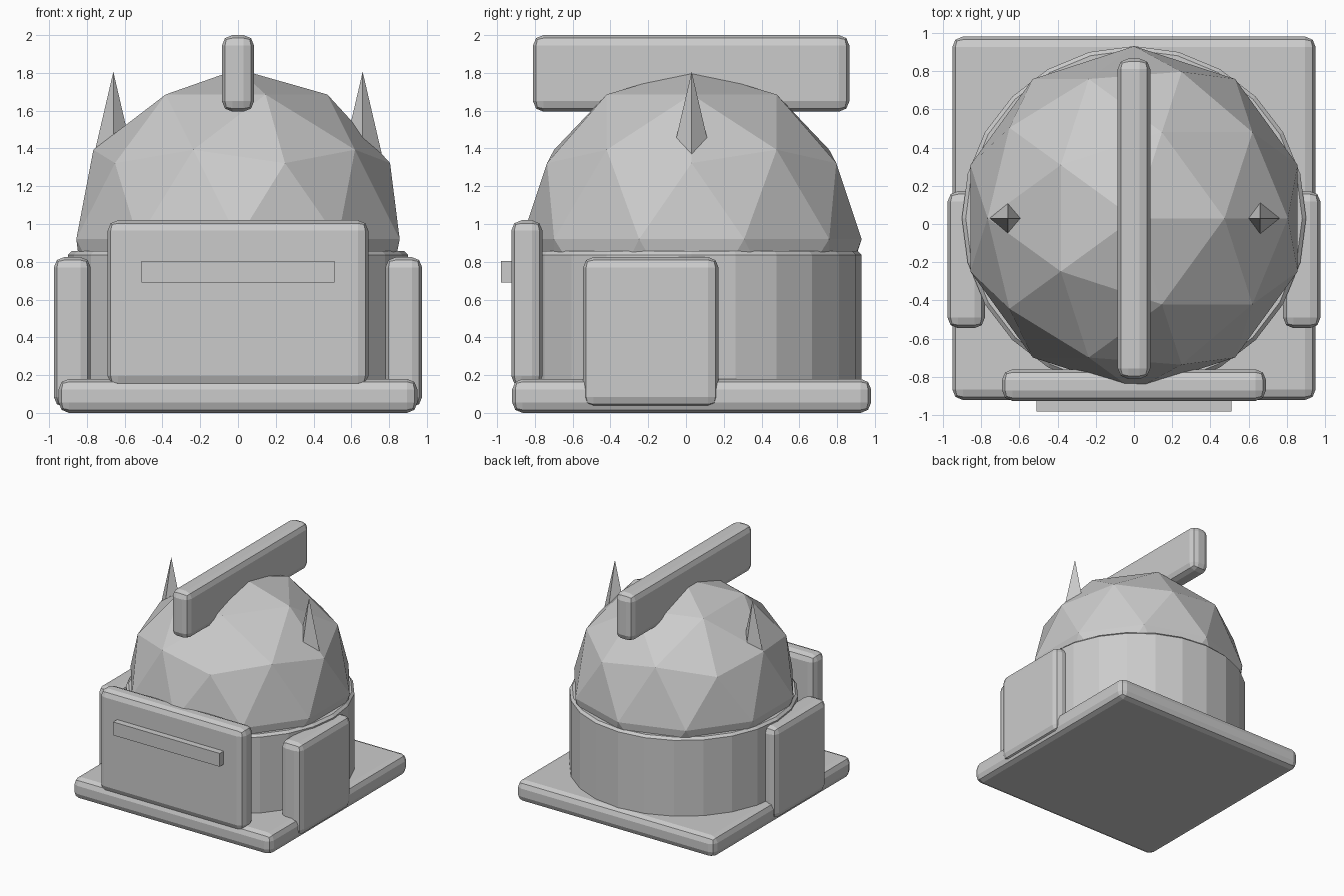
import bpy
import bmesh
from mathutils import Vector, Matrix

default_cube = bpy.data.objects.get("Cube")
if default_cube:
    bpy.data.objects.remove(default_cube, do_unlink=True)

# One plain grey for everything
grey = bpy.data.materials.new("light_grey")
grey.use_nodes = True
colour = (0.6, 0.6, 0.6, 1)
grey.diffuse_color = colour
grey.node_tree.nodes["Principled BSDF"].inputs["Base Color"].default_value = colour

CENTRE_Y = 0.03


def finish(bm, name, location=(0, 0, 0), bevel=0.0, segments=2):
    mesh = bpy.data.meshes.new(name)
    bmesh.ops.recalc_face_normals(bm, faces=bm.faces)
    bm.to_mesh(mesh)
    bm.free()
    mesh.materials.append(grey)
    obj = bpy.data.objects.new(name, mesh)
    obj.location = location
    bpy.context.collection.objects.link(obj)
    if bevel:
        mod = obj.modifiers.new("rounded_edges", "BEVEL")
        mod.width = bevel
        mod.segments = segments
        mod.limit_method = "ANGLE"
    return obj


def box(name, low, high, bevel=0.055):
    low, high = Vector(low), Vector(high)
    bm = bmesh.new()
    bmesh.ops.create_cube(bm, size=1)
    bmesh.ops.scale(bm, vec=high - low, verts=bm.verts)
    return finish(bm, name, (low + high) / 2, bevel)


def cone(name, location, sides, bottom, top, height, bevel=0.0):
    bm = bmesh.new()
    bmesh.ops.create_cone(bm, cap_ends=True, segments=sides, radius1=bottom,
                          radius2=top, depth=height,
                          matrix=Matrix.Translation((0, 0, height / 2)))
    return finish(bm, name, location, bevel, 1)


# Base slab and round body
box("base_slab", (-0.95, -0.92, 0), (0.95, 0.98, 0.18))
cone("body_drum", (0, CENTRE_Y, 0.1), 24, 0.9, 0.9, 0.757, 0.02)

# Faceted dome
bm = bmesh.new()
bmesh.ops.create_icosphere(bm, subdivisions=2, radius=0.9)
finish(bm, "dome", (0, CENTRE_Y, 0.92))

# Front panel with its raised bar
box("front_panel", (-0.69, -0.925, 0.14), (0.69, -0.76, 1.02))
box("front_bar", (-0.51, -0.98, 0.69), (0.51, -0.88, 0.805), 0)

# Crest over the dome
box("crest", (-0.085, -0.81, 1.595), (0.085, 0.865, 2.0))

# Side panels and spikes
for side, sign in (("left", 1), ("right", -1)):
    inner, outer = sign * 0.78, sign * 0.975
    box(side + "_panel", (min(inner, outer), -0.545, 0.03),
        (max(inner, outer), 0.172, 0.825))
    cone(side + "_spike", (sign * 0.66, CENTRE_Y, 1.35), 4, 0.106, 0, 0.456)
